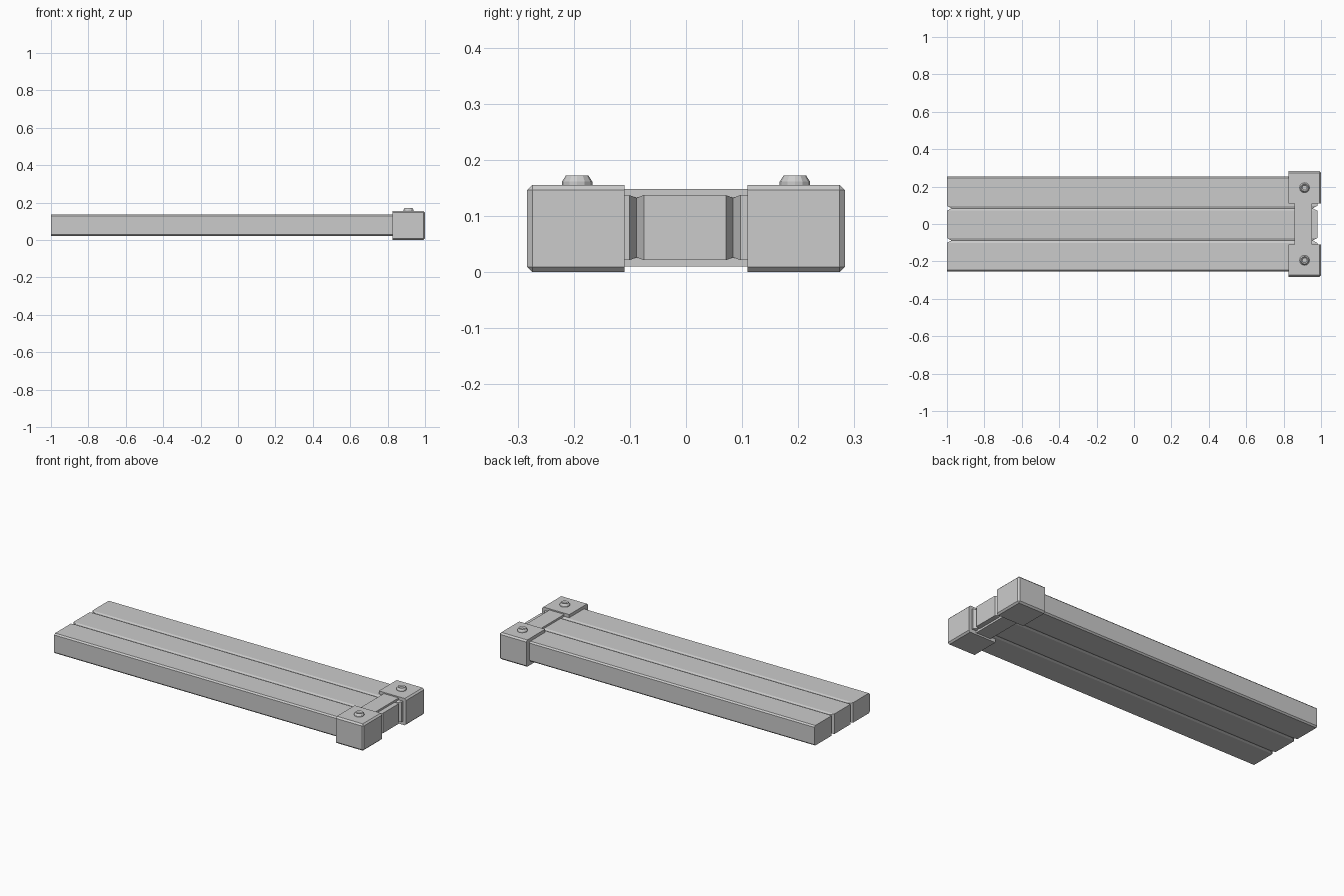
import bpy
import bmesh
from mathutils import Matrix, Vector

cube = bpy.data.objects.get("Cube")
if cube:
    bpy.data.objects.remove(cube)

grey = bpy.data.materials.new("light_grey")
grey.use_nodes = True
colour = (0.6, 0.6, 0.6, 1)
grey.diffuse_color = colour
grey.node_tree.nodes["Principled BSDF"].inputs["Base Color"].default_value = colour


def finish(name, bm):
    bmesh.ops.recalc_face_normals(bm, faces=bm.faces)
    mesh = bpy.data.meshes.new(name)
    bm.to_mesh(mesh)
    bm.free()
    mesh.materials.append(grey)
    obj = bpy.data.objects.new(name, mesh)
    bpy.context.collection.objects.link(obj)
    return obj


def box(lo, hi):
    lo, hi = Vector(lo), Vector(hi)
    bm = bmesh.new()
    bmesh.ops.create_cube(bm, size=1, matrix=Matrix.Translation((lo + hi) / 2)
                          @ Matrix.Diagonal((*(hi - lo), 1)))
    bm.normal_update()
    return bm


# Boards: rectangles lofted across the width, narrowed at each groove
LEFT, RIGHT, BOTTOM, TOP = -1.0, 0.98, 0.021, 0.137
stations = [(-0.253, 0.008, 0), (-0.245, 0, 0)]     # y, z inset, end inset
for y in (-0.088, 0.084):
    stations += [(y - 0.013, 0, 0), (y, 0.005, 0.024), (y + 0.013, 0, 0)]
stations += [(0.245, 0, 0), (0.253, 0.008, 0)]

bm = bmesh.new()
rings = []
for y, dz, dx in stations:
    corners = [(LEFT + dx, BOTTOM + dz), (RIGHT - dx, BOTTOM + dz),
               (RIGHT - dx, TOP - dz), (LEFT + dx, TOP - dz)]
    rings.append([bm.verts.new((x, y, z)) for x, z in corners])
for a, b in zip(rings, rings[1:]):
    for i in range(4):
        j = (i + 1) % 4
        bm.faces.new((a[i], a[j], b[j], b[i]))
bm.faces.new(rings[0])
bm.faces.new(rings[-1])
finish("boards", bm)

# Straps joining the two clamp blocks above and below the boards
for name, z0, z1 in (("top_strap", 0.13, 0.148), ("bottom_strap", 0.01, 0.03)):
    finish(name, box((0.857, -0.115, z0), (0.952, 0.115, z1)))

for side, s in (("left", 1), ("right", -1)):
    # Clamp block, chamfered on its outward edges only
    y0, y1 = sorted((s * 0.11, s * 0.283))
    bm = box((0.825, y0, 0), (1, y1, 0.155))

    def outward(face):
        n = face.normal
        return n.x > 0.5 or n.y * s > 0.5 or abs(n.z) > 0.5

    edges = [e for e in bm.edges if all(outward(f) for f in e.link_faces)]
    bmesh.ops.bevel(bm, geom=edges, offset=0.009, segments=1, affect='EDGES')
    finish("clamp_block_" + side, bm)

    # Bolt head: short collar, tapered crown and a shallow hexagonal socket
    bm = bmesh.new()
    centre = Vector((0.912, s * 0.194, 0))
    for r1, r2, low, high in ((0.027, 0.027, 0.15, 0.161),
                              (0.027, 0.02, 0.161, 0.172)):
        bmesh.ops.create_cone(bm, cap_ends=True, segments=12, radius1=r1, radius2=r2,
                              depth=high - low,
                              matrix=Matrix.Translation(centre + Vector((0, 0, (low + high) / 2))))
    bm.normal_update()
    crown = max(bm.faces, key=lambda f: f.calc_center_median().z)
    bmesh.ops.inset_individual(bm, faces=[crown], thickness=0.007)
    bmesh.ops.translate(bm, verts=crown.verts, vec=(0, 0, -0.006))
    finish("bolt_head_" + side, bm)
